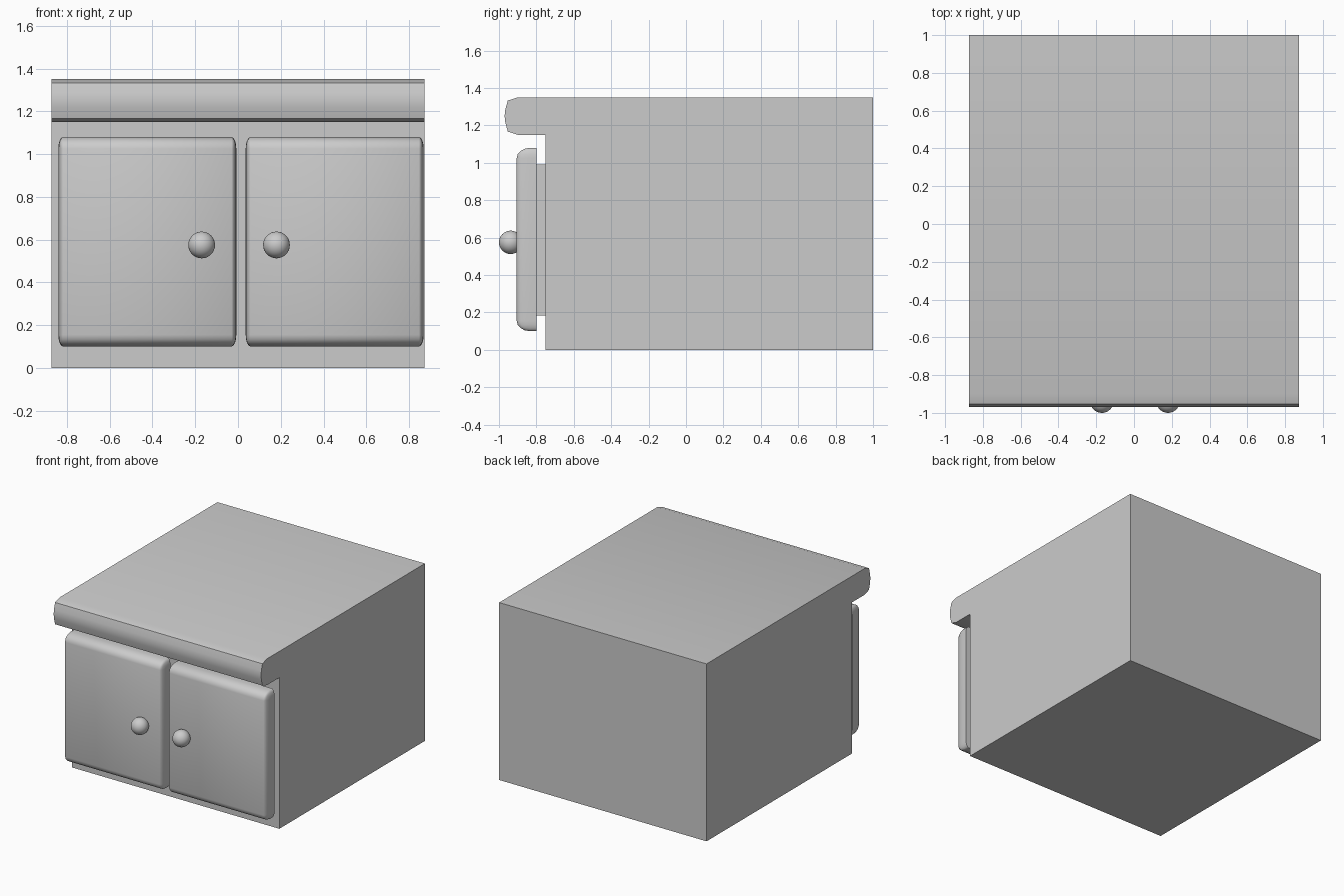
import bpy, bmesh
from mathutils import Matrix, Vector

cube = bpy.data.objects.get("Cube")
if cube:
    bpy.data.objects.remove(cube, do_unlink=True)

grey = bpy.data.materials.new("plain_grey")
grey.use_nodes = True
colour = (0.6, 0.6, 0.6, 1)
grey.diffuse_color = colour
grey.node_tree.nodes["Principled BSDF"].inputs["Base Color"].default_value = colour


def finish(name, bm, angle=None):
    """Turn a bmesh into a named object, smooth below the given angle."""
    bmesh.ops.recalc_face_normals(bm, faces=bm.faces)
    mesh = bpy.data.meshes.new(name)
    bm.to_mesh(mesh)
    bm.free()
    mesh.materials.append(grey)
    obj = bpy.data.objects.new(name, mesh)
    bpy.context.collection.objects.link(obj)
    if angle:
        bpy.ops.object.select_all(action="DESELECT")
        obj.select_set(True)
        bpy.context.view_layer.objects.active = obj
        bpy.ops.object.shade_smooth_by_angle(angle=angle)
    return obj


def box(size, centre):
    bm = bmesh.new()
    place = Matrix.Translation(centre) @ Matrix.Diagonal((*size, 1))
    bmesh.ops.create_cube(bm, size=1, matrix=place)
    return bm


# Cabinet body: side profile with the rounded lip, extruded across the width
half_width = 0.873
profile = [(1, 0), (1, 1.35), (-0.90, 1.35), (-0.953, 1.333), (-0.966, 1.285),
           (-0.97, 1.25), (-0.966, 1.215), (-0.953, 1.167), (-0.90, 1.15),
           (-0.75, 1.15), (-0.75, 0)]
bm = bmesh.new()
side = bm.faces.new([bm.verts.new((-half_width, y, z)) for y, z in profile])
swept = bmesh.ops.extrude_face_region(bm, geom=[side], use_keep_orig=True)
bmesh.ops.translate(bm, vec=(2 * half_width, 0, 0),
                    verts=[v for v in swept["geom"] if isinstance(v, bmesh.types.BMVert)])
finish("cabinet_body", bm, 0.98)

# Doors: flat back, soft front and corners, narrower rounding on the upright sides
door_size = Vector((0.832, 0.105, 0.98))
stretch = Vector((0.4, 1.3, 1))
radius = 0.055
for name, door_x, knob_x in (("right", -0.424, -0.17), ("left", 0.452, 0.18)):
    raw = Vector(d / s for d, s in zip(door_size, stretch))
    bm = box(raw, (0, 0, 0))
    edges = [e for e in bm.edges if any(v.co.y < 0 for v in e.verts)]
    bmesh.ops.bevel(bm, geom=edges, offset=radius, segments=4, profile=0.5,
                    affect="EDGES", clamp_overlap=True)
    bmesh.ops.scale(bm, vec=stretch, verts=bm.verts)
    bmesh.ops.translate(bm, vec=(door_x, -0.8525, 0.59), verts=bm.verts)
    finish(name + "_door", bm, 0.8)

    # Inset block joining the door to the body
    finish(name + "_door_mount", box((0.68, 0.06, 0.805), (door_x, -0.775, 0.5875)))

    # Round knob
    bm = bmesh.new()
    bmesh.ops.create_uvsphere(bm, u_segments=32, v_segments=16, radius=0.0625,
                              matrix=Matrix.Translation((knob_x, -0.9375, 0.575)))
    finish(name + "_knob", bm, 0.8)
